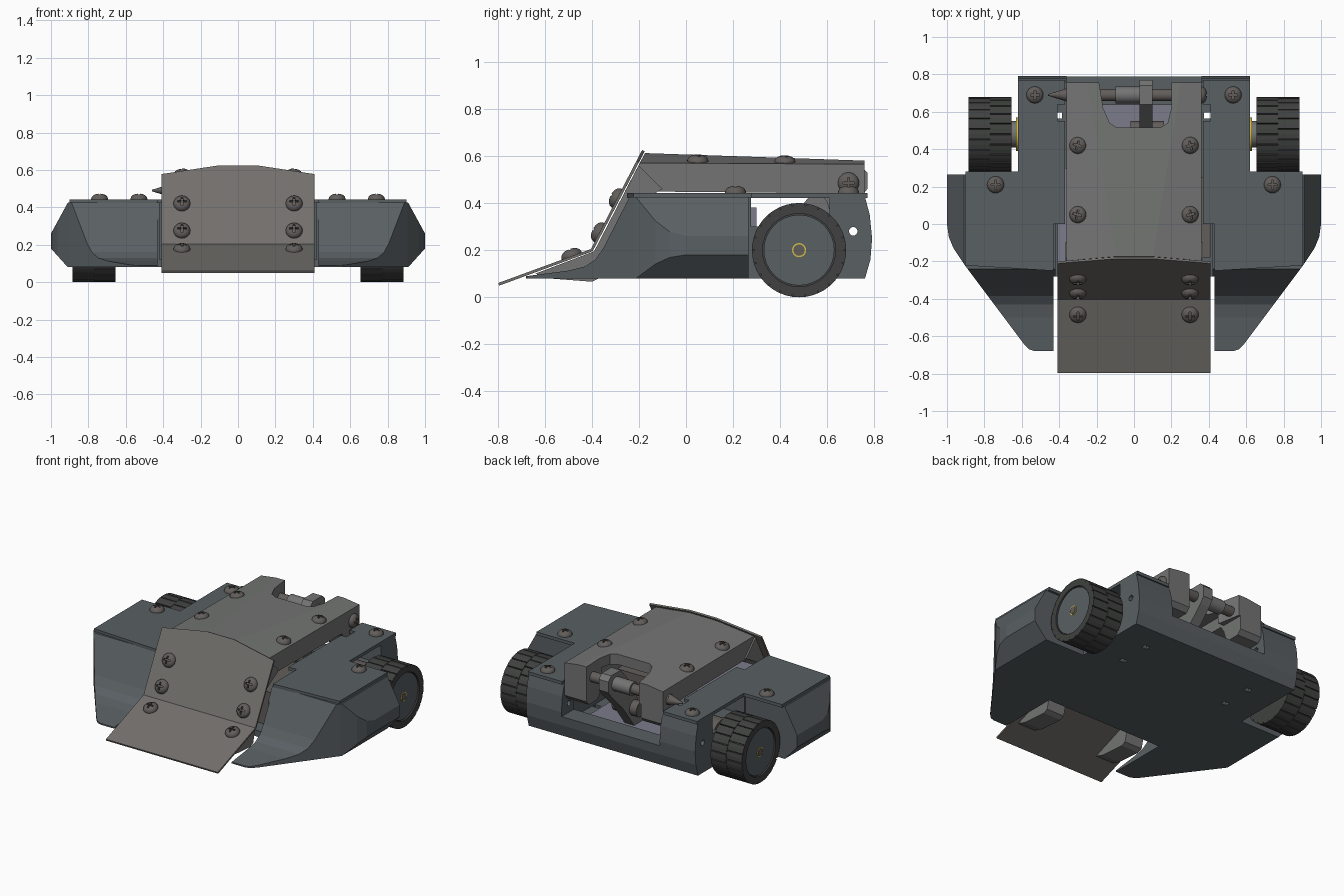
import bpy, bmesh
from math import cos, sin, tau, pi
from mathutils import Vector

if "Cube" in bpy.data.objects:
    bpy.data.objects.remove(bpy.data.objects["Cube"])


def material(name, *rgb):
    m = bpy.data.materials.new(name)
    m.diffuse_color = (*rgb, 1)
    m.use_nodes = True
    m.node_tree.nodes["Principled BSDF"].inputs["Base Color"].default_value = m.diffuse_color
    return m


BODY = material("body_grey", .10, .115, .125)
ARM = material("arm_grey", .17, .175, .17)
PLATE = material("plate_steel", .17, .16, .15)
STEEL = material("fastener_steel", .12, .11, .105)
RUBBER = material("rubber", .05, .053, .05)
SERVO = material("servo_case", .2, .2, .26)
BRASS = material("brass", .65, .5, .06)


def finish(name, bm, mat, smooth=False):
    bmesh.ops.recalc_face_normals(bm, faces=bm.faces)
    me = bpy.data.meshes.new(name)
    bm.to_mesh(me)
    bm.free()
    ob = bpy.data.objects.new(name, me)
    bpy.context.collection.objects.link(ob)
    if mat:
        me.materials.append(mat)
    if smooth:
        bpy.ops.object.select_all(action='DESELECT')
        ob.select_set(True)
        bpy.context.view_layer.objects.active = ob
        bpy.ops.object.shade_smooth_by_angle(angle=.6)
    return ob


def loft(name, ring_a, ring_b, mat=None, smooth=False):
    bm = bmesh.new()
    a, b = [[bm.verts.new(p) for p in r] for r in (ring_a, ring_b)]
    n = len(a)
    bm.faces.new(a)
    bm.faces.new(b)
    for i in range(n):
        bm.faces.new((a[i], a[(i + 1) % n], b[(i + 1) % n], b[i]))
    return finish(name, bm, mat, smooth)


def prism(name, pts, axis, lo, hi, mat=None, smooth=False):
    """Extrude a flat outline along an axis: X takes (y,z), Y takes (x,z), Z takes (x,y)."""
    k = 'XYZ'.index(axis)
    ring = lambda d: [p[:k] + (d,) + p[k:] for p in pts]
    return loft(name, ring(lo), ring(hi), mat, smooth)


def box(name, x0, x1, y0, y1, z0, z1, mat=None):
    return prism(name, [(x0, y0), (x1, y0), (x1, y1), (x0, y1)], 'Z', z0, z1, mat)


def rod(name, y, z, r, x0, x1, mat=None, n=32):
    pts = [(y + r * cos(tau * i / n), z + r * sin(tau * i / n)) for i in range(n)]
    return prism(name, pts, 'X', x0, x1, mat, True)


def sym(half):
    return half + [(-x, v) for x, v in reversed(half)]


def boolean(ob, op, *tools):
    for t in tools:
        m = ob.modifiers.new("cut", 'BOOLEAN')
        m.object, m.operation, m.solver = t, op, 'EXACT'
    dg = bpy.context.evaluated_depsgraph_get()
    me = bpy.data.meshes.new_from_object(ob.evaluated_get(dg))
    ob.modifiers.clear()
    ob.data = me
    for t in tools:
        bpy.data.objects.remove(t)
    return ob


# Chassis: plan, side and front outlines intersected
body = prism("chassis", sym([(.43, -.28), (.43, -.68), (.53, -.68), (.56, -.67), (.59, -.64), (.905, -.22),
                             (.965, -.13), (.99, -.07), (1, 0), (1, .265), (.62, .265), (.62, .9)]),
             'Z', 0, 1, BODY)
side = prism("side_cut", [(-.69, .08), (-.69, .088), (-.5, .113), (-.43, .13), (-.385, .16), (-.35, .21),
                          (-.24, .425), (.76, .425), (.78, .35), (.79, .25), (.783, .16), (.76, .08)],
             'X', -1.2, 1.2)
front = prism("front_cut", sym([(.91, .08), (1, .18), (1, .26), (.91, .425)]), 'Y', -1, 1)
boolean(body, 'INTERSECT', side, front)
cuts = [box("c", -.42, .42, -.9, .66, .12, 1), box("c", -.36, .36, .6, 1, .22, 1),
        rod("c", .71, .28, .018, -1, 1)]
for s in (-1, 1):
    x0, x1 = sorted((s * .4, s * .7))
    cuts.append(box("c", x0, x1, .275, .61, .3, 1))
    for y in (.37, .58):
        cuts.append(box("c", s * .4 - .025, s * .4 + .025 - .01, y - .015, y + .015, 0, .2))
boolean(body, 'DIFFERENCE', *cuts)

# Lid panels with notches beside the arm
for s in (-1, 1):
    pts = [(.43, -.25), (.9, -.222), (.9, .28), (.62, .28), (.62, .77), (.37, .77), (.37, .64), (.41, .64),
           (.41, .55), (.37, .55), (.37, 0), (.43, 0)]
    prism("lid_panel", [(s * x, y) for x, y in pts], 'Z', .422, .443, BODY)

# Lift servo inside the channel
box("servo", -.41, -.05, -.2, .3, .12, .38, SERVO)
box("controller", .05, .41, -.18, .25, .12, .34, STEEL)
box("channel_floor", -.34, .34, .3, .64, .12, .14, SERVO)

# Lifting arm: crowned at the front, open fork at the rear
slope = lambda z: -.39 + (z - .2) * .22 / .42
front_ring = [(x, slope(z), z) for x, z in sym([(.36, .45), (.36, .57), (.1, .612)])]
rear_ring = [(x, .757, z) for x, z in sym([(.36, .44), (.36, .565), (.25, .58)])]
arm = loft("lifting_arm", front_ring, rear_ring, ARM)
boolean(arm, 'DIFFERENCE',
        prism("c", [(-.21, .9), (-.165, .62), (-.13, .54), (-.09, .515), (.14, .515), (.18, .54), (.2, .62),
                    (.2, .9)], 'Z', .3, 1),
        box("c", -.2, .2, -.1, .6, .3, .52))
for x0, x1 in ((-.36, -.2), (.2, .36)):
    prism("arm_fork_leg", [(.56, .46), (.6, .4), (.62, .34), (.65, .32), (.73, .32), (.757, .35), (.757, .46)],
          'X', x0, x1, ARM)

# Front feet of the arm, behind the plough
for s in (-1, 1):
    x0, x1 = sorted((s * .24, s * .37))
    prism("arm_foot", [(-.64, .1), (-.58, .08), (-.4, .066), (-.37, .08), (-.33, .24), (-.27, .36), (-.1, .46),
                       (slope(.56), .56), (-.39, .195)], 'X', x0, x1, ARM)

# Plough: bent sheet with a crowned top edge
bm = bmesh.new()
rows = [[(-.41, -.795, .055), (.41, -.795, .055)],
        [(-.41, -.4, .2), (.41, -.4, .2)]]
top = [(x, slope(z) - .012, z) for x, z in [(-.41, .575), (-.1, .622), (.1, .622), (.41, .575)]]
v = [bm.verts.new(p) for r in rows for p in r]
t = [bm.verts.new(p) for p in top]
bm.faces.new((v[0], v[1], v[3], v[2]))
bm.faces.new((v[2], v[3], t[3], t[2], t[1], t[0]))
plough = finish("plough", bm, PLATE)
mod = plough.modifiers.new("sheet", 'SOLIDIFY')
mod.thickness, mod.offset = .012, 0

# Pivot shaft, sleeve, pointed end and link
rod("pivot_shaft", .69, .49, .033, -.37, .37, STEEL)
rod("shaft_sleeve", .69, .49, .045, -.1, .03, ARM)
circle = lambda x, r: [(x, .69 + r * cos(tau * i / 16), .49 + r * sin(tau * i / 16)) for i in range(16)]
loft("shaft_point", circle(-.36, .035), circle(-.46, .004), STEEL, True)
prism("lift_link", [(.4, .14), (.5, .14), (.62, .3), (.74, .42), (.77, .46), (.77, .53), (.74, .56), (.64, .56),
                    (.5, .4)], 'X', .03, .1, ARM)
rod("link_pin", .5, .26, .05, -.02, .16, STEEL)

# Wheels: two staggered rows of tread blocks, recessed hub, axle and motor
N = 22


def tread(offset):
    pts = []
    for i in range(N):
        for f, r in ((.05, .2), (.5, .2), (.95, .2), (.96, .19), (1.04, .19)):
            a = tau * (i + f + offset) / N
            pts.append((.48 + r * cos(a), .2 + r * sin(a)))
    return pts


for s in (-1, 1):
    rng = lambda a, b: sorted((s * a, s * b))
    outer = prism("tire_outer_row", tread(0), 'X', *rng(.771, .885), RUBBER)
    boolean(outer, 'DIFFERENCE', rod("c", .48, .2, .155, *rng(.87, 1)))
    prism("tire_inner_row", tread(.5), 'X', *rng(.655, .769), RUBBER)
    rod("wheel_hub", .48, .2, .15, *rng(.66, .878), BODY)
    rod("axle_ring", .48, .2, .03, *rng(.8, .881), BRASS)
    rod("axle", .48, .2, .024, *rng(.6, .884), STEEL)
    rod("hub_collar", .48, .2, .07, *rng(.62, .66), ARM)
    rod("gearmotor", .48, .24, .1, *rng(.43, .6), STEEL)
    rod("gearbox_face", .48, .22, .09, *rng(.6, .63), BRASS)

# Domed cross-head screws sharing one mesh
bm = bmesh.new()
prof = [(.045, -.01), (.045, .004), (.041, .014), (.033, .022), (.02, .028), (.008, .03)]
rings = [[bm.verts.new((r * cos(tau * i / 24), r * sin(tau * i / 24), z)) for i in range(24)] for r, z in prof]
for a, b in zip(rings, rings[1:]):
    for i in range(24):
        bm.faces.new((a[i], a[(i + 1) % 24], b[(i + 1) % 24], b[i]))
bm.faces.new(rings[0])
bm.faces.new(rings[-1])
screw = finish("pivot_screw", bm, STEEL, True)
boolean(screw, 'DIFFERENCE', box("c", -.024, .024, -.005, .005, .012, .1),
        box("c", -.005, .005, -.024, .024, .012, .1))


def place(ob, pos, normal):
    ob.location = pos
    ob.rotation_mode = 'QUATERNION'
    ob.rotation_quaternion = Vector(normal).to_track_quat('Z', 'Y')


place(screw, (.36, .69, .485), (1, 0, 0))
spots = [("lid_screw", .53, .69, .443, (0, 0, 1)), ("lid_screw", .74, .21, .443, (0, 0, 1)),
         ("arm_screw", .3, .42, .572, (.1, .03, 1)), ("arm_screw", .3, .05, .576, (.14, .03, 1)),
         ("plough_screw", .3, slope(.42) - .018, .42, (0, -.42, .22)),
         ("plough_screw", .3, slope(.275) - .018, .275, (0, -.42, .22)),
         ("plough_screw", .3, -.485, .176, (0, -.145, .395))]
for name, x, y, z, n in spots:
    for s in (-1, 1):
        ob = bpy.data.objects.new(name, screw.data)
        bpy.context.collection.objects.link(ob)
        place(ob, (s * x, y, z), (s * n[0], n[1], n[2]))
